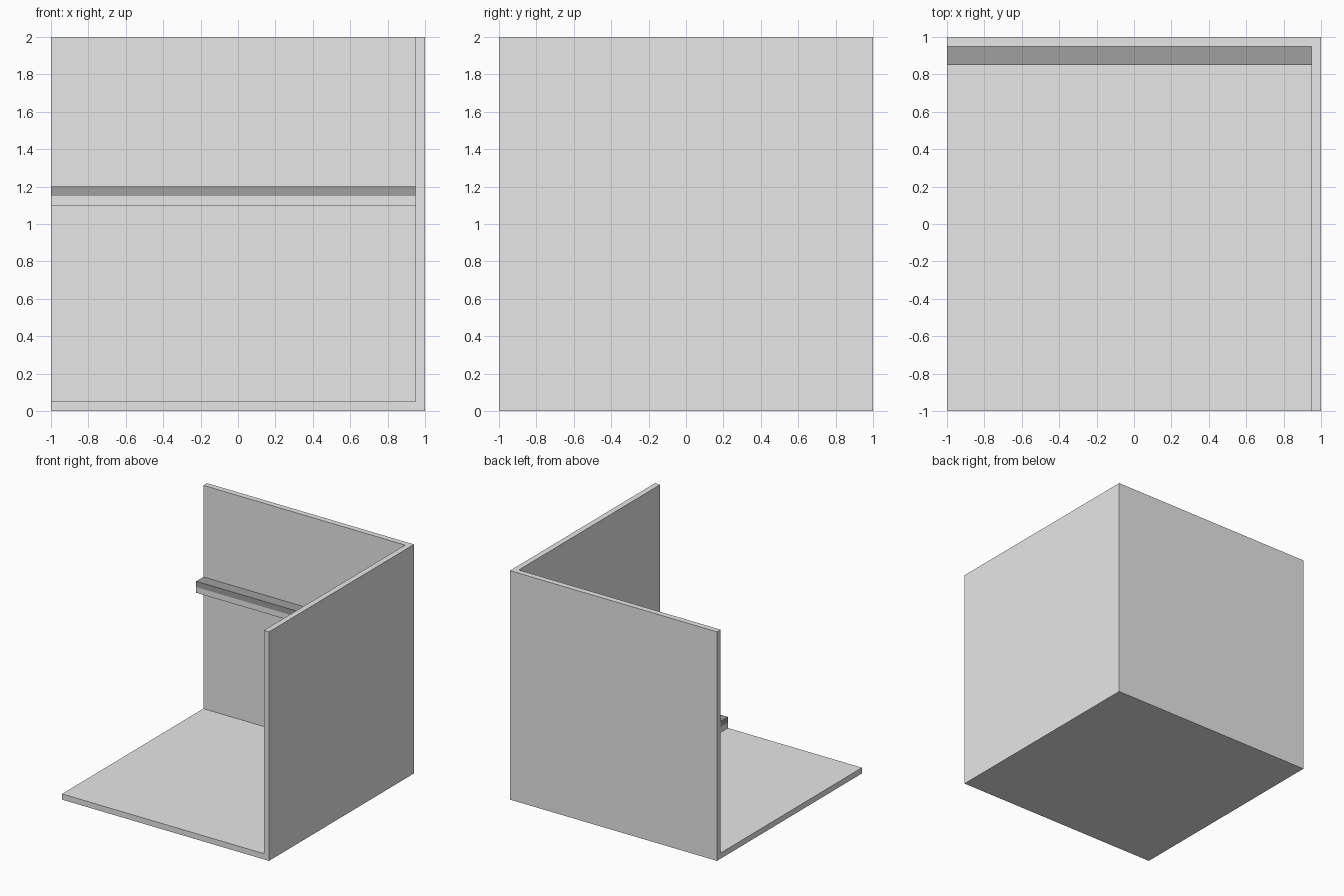
import bpy, bmesh
from mathutils import Vector

if "Cube" in bpy.data.objects:
    bpy.data.objects.remove(bpy.data.objects["Cube"])


def material(name, value):
    m = bpy.data.materials.new(name)
    m.diffuse_color = (value, value, value, 1.0)
    m.use_nodes = True
    m.node_tree.nodes["Principled BSDF"].inputs["Base Color"].default_value = m.diffuse_color
    return m


LIGHT = material("light_grey", 0.8)
DARK = material("dark_grey", 0.35)


def box(name, lo, hi, mat):
    """Axis-aligned box between two corners."""
    lo, hi = Vector(lo), Vector(hi)
    bm = bmesh.new()
    bmesh.ops.create_cube(bm, size=1.0)
    for v in bm.verts:
        v.co = Vector((lo[i] + (v.co[i] + 0.5) * (hi[i] - lo[i]) for i in range(3)))
    me = bpy.data.meshes.new(name)
    bm.to_mesh(me)
    bm.free()
    me.materials.append(mat)
    ob = bpy.data.objects.new(name, me)
    bpy.context.collection.objects.link(ob)
    return ob


T = 0.05          # panel thickness
IN = 1.0 - T      # inner face of the walls

# room corner: floor and two walls
box("floor", (-1, -1, 0), (1, 1, T), LIGHT)
box("right_wall", (IN, -1, T), (1, 1, 2), LIGHT)
box("back_wall", (-1, IN, T), (IN, 1, 2), LIGHT)

# shelf on the back wall: light lower bar with a dark slab on top
box("shelf_support", (-1, 0.85, 1.10), (IN, IN, 1.15), LIGHT)
box("shelf_top", (-1, 0.85, 1.15), (IN, IN, 1.20), DARK)
